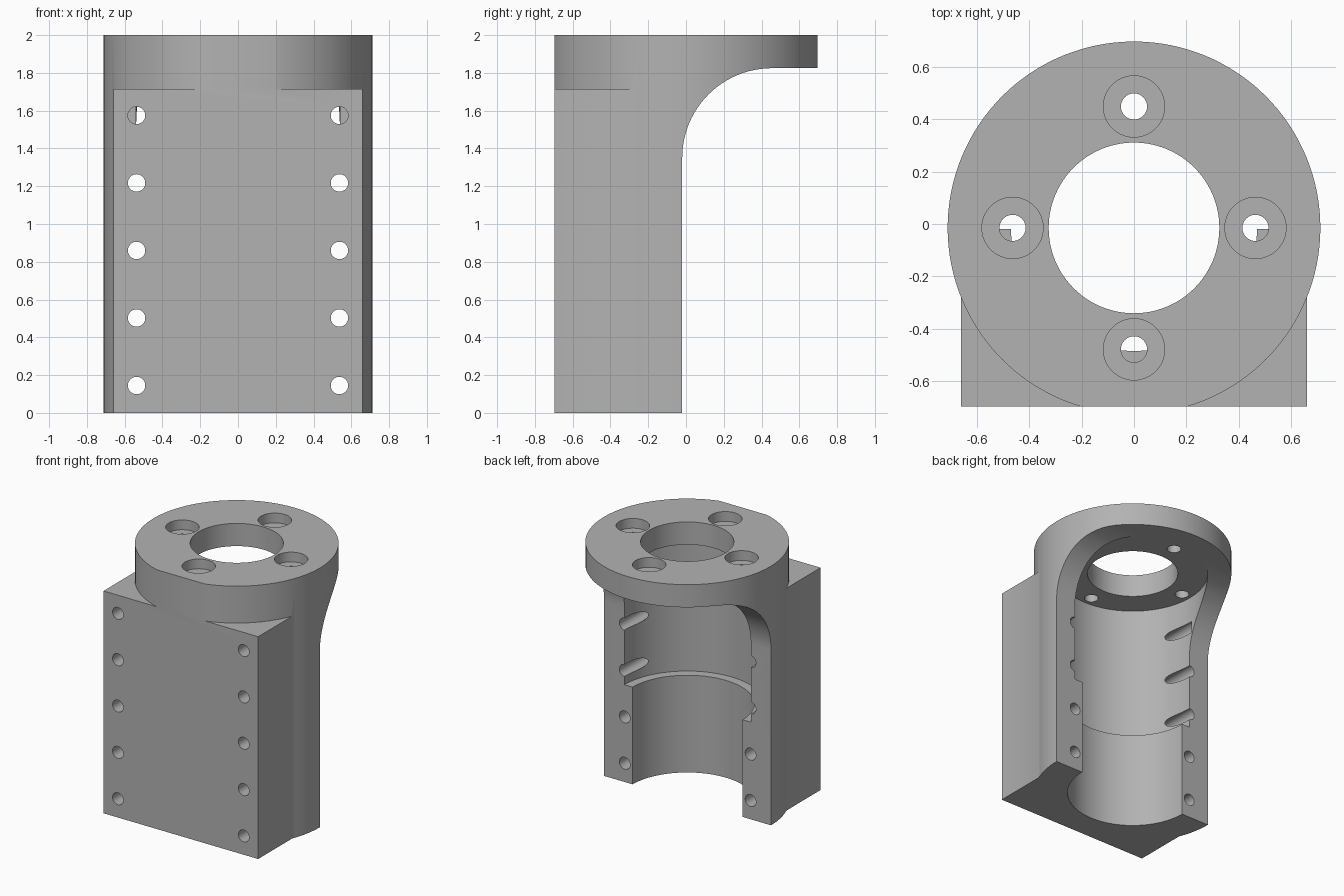
import bpy
import bmesh
from math import cos, sin, pi, radians
from mathutils import Matrix, Vector

cube = bpy.data.objects.get("Cube")
if cube:
    bpy.data.objects.remove(cube, do_unlink=True)

AXIS_Y = -0.015        # centre line of the round body
FRONT = -0.697         # flat mounting face
BACK = -0.02           # open rear of the shell
CEILING = 1.825        # underside of the flange
FILLET = 0.475

grey = bpy.data.materials.new("plain_grey")
grey.use_nodes = True
tone = (0.448, 0.448, 0.448, 1)
grey.diffuse_color = tone
bsdf = next(n for n in grey.node_tree.nodes if n.type == "BSDF_PRINCIPLED")
bsdf.inputs["Base Color"].default_value = tone


def finish(name, bm):
    bmesh.ops.recalc_face_normals(bm, faces=bm.faces)
    mesh = bpy.data.meshes.new(name)
    bm.to_mesh(mesh)
    bm.free()
    mesh.materials.append(grey)
    obj = bpy.data.objects.new(name, mesh)
    bpy.context.collection.objects.link(obj)
    return obj


def rod(name, start, end, radius, sides=48):
    """Cylinder between two points."""
    a, b = Vector(start), Vector(end)
    turn = (b - a).to_track_quat("Z", "Y").to_matrix().to_4x4()
    bm = bmesh.new()
    bmesh.ops.create_cone(bm, cap_ends=True, segments=sides, radius1=radius,
                          radius2=radius, depth=(b - a).length,
                          matrix=Matrix.Translation((a + b) / 2) @ turn)
    return finish(name, bm)


def upright(name, x, y, z0, z1, radius, sides=48):
    return rod(name, (x, y, z0), (x, y, z1), radius, sides)


def prism(name, profile, half_width):
    """Extrude a (y, z) profile across x."""
    bm = bmesh.new()
    face = bm.faces.new([bm.verts.new((-half_width, y, z)) for y, z in profile])
    side = bmesh.ops.extrude_face_region(bm, geom=[face])["geom"]
    moved = [v for v in side if isinstance(v, bmesh.types.BMVert)]
    bmesh.ops.translate(bm, verts=moved, vec=(2 * half_width, 0, 0))
    return finish(name, bm)


def combine(target, tool, operation="DIFFERENCE"):
    tool.hide_render = True
    mod = target.modifiers.new(tool.name, "BOOLEAN")
    mod.operation, mod.object, mod.solver = operation, tool, "EXACT"
    bpy.context.view_layer.objects.active = target
    bpy.ops.object.modifier_apply(modifier=mod.name)
    bpy.data.objects.remove(tool, do_unlink=True)


# Round body joined to the square mounting block
body = upright("motor_mount_body", 0, AXIS_Y, 0, 2, 0.712, 128)
block = prism("mounting_block", [(-0.9, 0), (-0.1, 0), (-0.1, 1.715), (-0.9, 1.715)], 0.66)
combine(body, block, "UNION")

# Flat front face
combine(body, prism("front_trim", [(-1.5, -1), (FRONT, -1), (FRONT, 3), (-1.5, 3)], 2))

# Open rear, rounded up into the flange
arc = []
for i in range(25):
    t = pi - i / 24 * pi / 2
    arc.append((BACK + FILLET + FILLET * cos(t), CEILING - FILLET + FILLET * sin(t)))
combine(body, prism("rear_cut", [(BACK, -1)] + arc + [(2, CEILING), (2, -1)], 2))

# Stepped bore and flange opening
combine(body, upright("lower_bore", 0, AXIS_Y, -0.5, 1.0, 0.47, 128))
combine(body, upright("upper_bore", 0, AXIS_Y, 0.75, CEILING, 0.54, 128))
combine(body, upright("flange_opening", 0, AXIS_Y, 1.5, 2.5, 0.326, 96))

# Four counterbored flange holes
for k in range(4):
    x = 0.464 * cos(k * pi / 2)
    y = AXIS_Y + 0.464 * sin(k * pi / 2)
    combine(body, upright("flange_hole", x, y, 1.77, 2.5, 0.05))
    combine(body, upright("counterbore", x, y, 1.925, 2.5, 0.117, 64))

# Rows of screw holes running front to back
for side in (-1, 1):
    for k in range(5):
        x, z = side * 0.537, 0.145 + 0.3575 * k
        combine(body, rod("screw_hole", (x, -1, z), (x, 0.0, z), 0.046, 40))

# Smooth curved walls, sharp edges
bpy.ops.object.select_all(action="DESELECT")
body.select_set(True)
bpy.context.view_layer.objects.active = body
bpy.ops.object.shade_smooth_by_angle(angle=radians(30))
